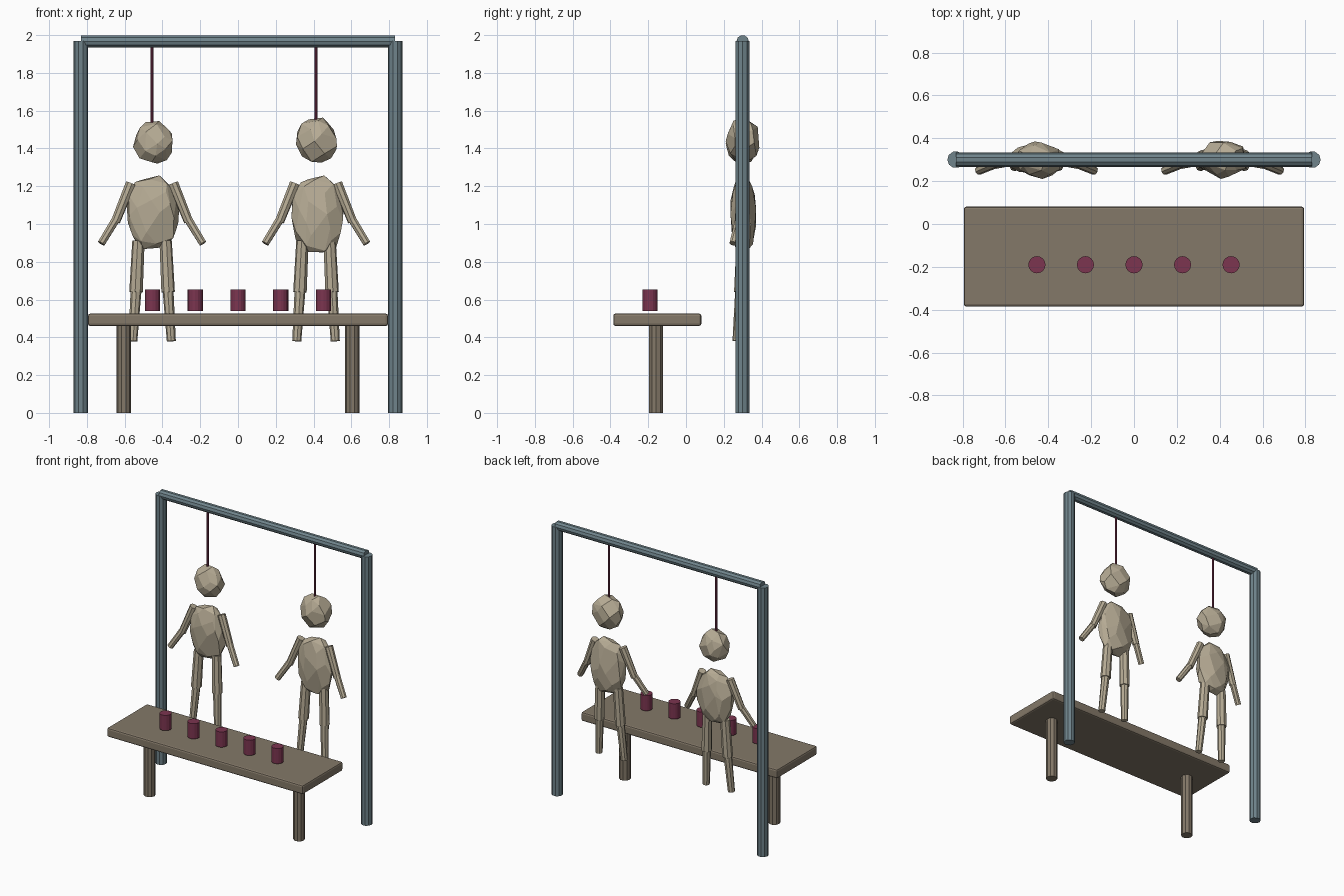
import bpy, bmesh, math, random
from mathutils import Vector, Matrix

if "Cube" in bpy.data.objects:
    bpy.data.objects.remove(bpy.data.objects["Cube"])


def material(name, rgb):
    m = bpy.data.materials.new(name)
    m.diffuse_color = (*rgb, 1)
    m.use_nodes = True
    m.node_tree.nodes["Principled BSDF"].inputs["Base Color"].default_value = m.diffuse_color
    return m


STEEL = material("blue_steel", (0.16, 0.23, 0.26))
WOOD = material("brown_wood", (0.23, 0.19, 0.14))
SAND = material("sand_cloth", (0.47, 0.41, 0.30))
RED = material("dark_red", (0.20, 0.035, 0.08))


def finish(name, bm, mat):
    bmesh.ops.recalc_face_normals(bm, faces=bm.faces[:])
    me = bpy.data.meshes.new(name)
    bm.to_mesh(me)
    bm.free()
    me.materials.append(mat)
    ob = bpy.data.objects.new(name, me)
    bpy.context.collection.objects.link(ob)
    return ob


def rod(name, a, b, r1, r2, sides, mat):
    """Flat-sided rod from a to b, radius r1 at a and r2 at b."""
    a, b = Vector(a), Vector(b)
    d = b - a
    rot = d.to_track_quat('Z', 'Y').to_matrix().to_4x4()
    spin = Matrix.Rotation(math.pi / 2, 4, 'Z')
    bm = bmesh.new()
    bmesh.ops.create_cone(bm, cap_ends=True, segments=sides, radius1=r1, radius2=r2,
                          depth=d.length, matrix=Matrix.Translation((a + b) / 2) @ rot @ spin)
    return finish(name, bm, mat)


def faceted_blob(name, lo, hi, count, seed, power=1.0):
    """Rough stone-like convex hull that fills the box lo..hi."""
    rng = random.Random(seed)
    pts = []
    for i in range(count):
        z = 1 - 2 * (i + 0.5) / count
        t = i * 2.39996 + rng.uniform(-0.3, 0.3)
        r = math.sqrt(1 - z * z) ** power
        k = rng.uniform(0.93, 1.03)
        pts.append(Vector((r * math.cos(t) * k, r * math.sin(t) * k, z * k)))
    for ax in range(3):
        mn, mx = min(p[ax] for p in pts), max(p[ax] for p in pts)
        for p in pts:
            p[ax] = lo[ax] + (p[ax] - mn) / (mx - mn) * (hi[ax] - lo[ax])
    bm = bmesh.new()
    for p in pts:
        bm.verts.new(p)
    res = bmesh.ops.convex_hull(bm, input=bm.verts[:])
    junk = [g for g in res["geom_interior"] if isinstance(g, bmesh.types.BMVert)]
    bmesh.ops.delete(bm, geom=junk, context='VERTS')
    # merge nearly coplanar triangles into larger facets
    bmesh.ops.dissolve_limit(bm, angle_limit=math.radians(9), verts=bm.verts[:], edges=bm.edges[:])
    return finish(name, bm, SAND)


# Frame
Y = 0.30
for s, side in ((-1, "left"), (1, "right")):
    rod(side + "_post", (s * 0.832, Y, 0), (s * 0.832, Y, 1.968), 0.039, 0.039, 10, STEEL)
rod("top_beam", (-0.83, Y, 1.967), (0.83, Y, 1.967), 0.033, 0.033, 10, STEEL)

# Table
bm = bmesh.new()
bmesh.ops.create_cube(bm, size=1, matrix=Matrix.Translation((0, -0.152, 0.493))
                      @ Matrix.Diagonal((1.588, 0.466, 0.066, 1)))
bmesh.ops.bevel(bm, geom=bm.edges[:], offset=0.012, segments=2, profile=0.5, affect='EDGES')
finish("table_top", bm, WOOD)
for s, side in ((-1, "left"), (1, "right")):
    rod(side + "_table_leg", (s * 0.605, -0.158, 0), (s * 0.605, -0.158, 0.47), 0.039, 0.039, 10, WOOD)

# Cans
for i in range(5):
    x = (i - 2) * 0.2265
    rod(f"can_{i + 1}", (x, -0.19, 0.54), (x, -0.19, 0.652), 0.04, 0.04, 16, RED)

# Hanging dummies: centre x, head box, torso box
dummies = (
    ("left", -0.455, (-0.556, 0.21, 1.32), (-0.347, 0.385, 1.545),
     (-0.59, 0.235, 0.867), (-0.312, 0.37, 1.257), 5),
    ("right", 0.413, (0.307, 0.21, 1.325), (0.524, 0.388, 1.563),
     (0.283, 0.235, 0.85), (0.558, 0.37, 1.257), 11),
)
for tag, cx, hlo, hhi, tlo, thi, seed in dummies:
    rod(tag + "_cord", (cx, Y, 1.53), (cx, Y, 1.96), 0.008, 0.008, 8, RED)
    faceted_blob(tag + "_dummy_head", hlo, hhi, 30, seed)
    faceted_blob(tag + "_dummy_torso", tlo, thi, 48, seed + 1, 0.85)
    for s, side in ((-1, "left"), (1, "right")):
        name = f"{tag}_dummy_{side}_"

        def limb(part, a, b, r1, r2):
            rod(name + part, (cx + s * a[0], a[1], a[2]), (cx + s * b[0], b[1], b[2]), r1, r2, 8, SAND)

        limb("upper_arm", (0.112, 0.30, 1.215), (0.193, 0.282, 1.013), 0.028, 0.025)
        limb("forearm", (0.188, 0.284, 1.03), (0.269, 0.25, 0.897), 0.023, 0.021)
        limb("thigh", (0.072, 0.30, 0.91), (0.085, 0.29, 0.64), 0.033, 0.036)
        limb("shin", (0.084, 0.29, 0.66), (0.102, 0.27, 0.38), 0.029, 0.024)
